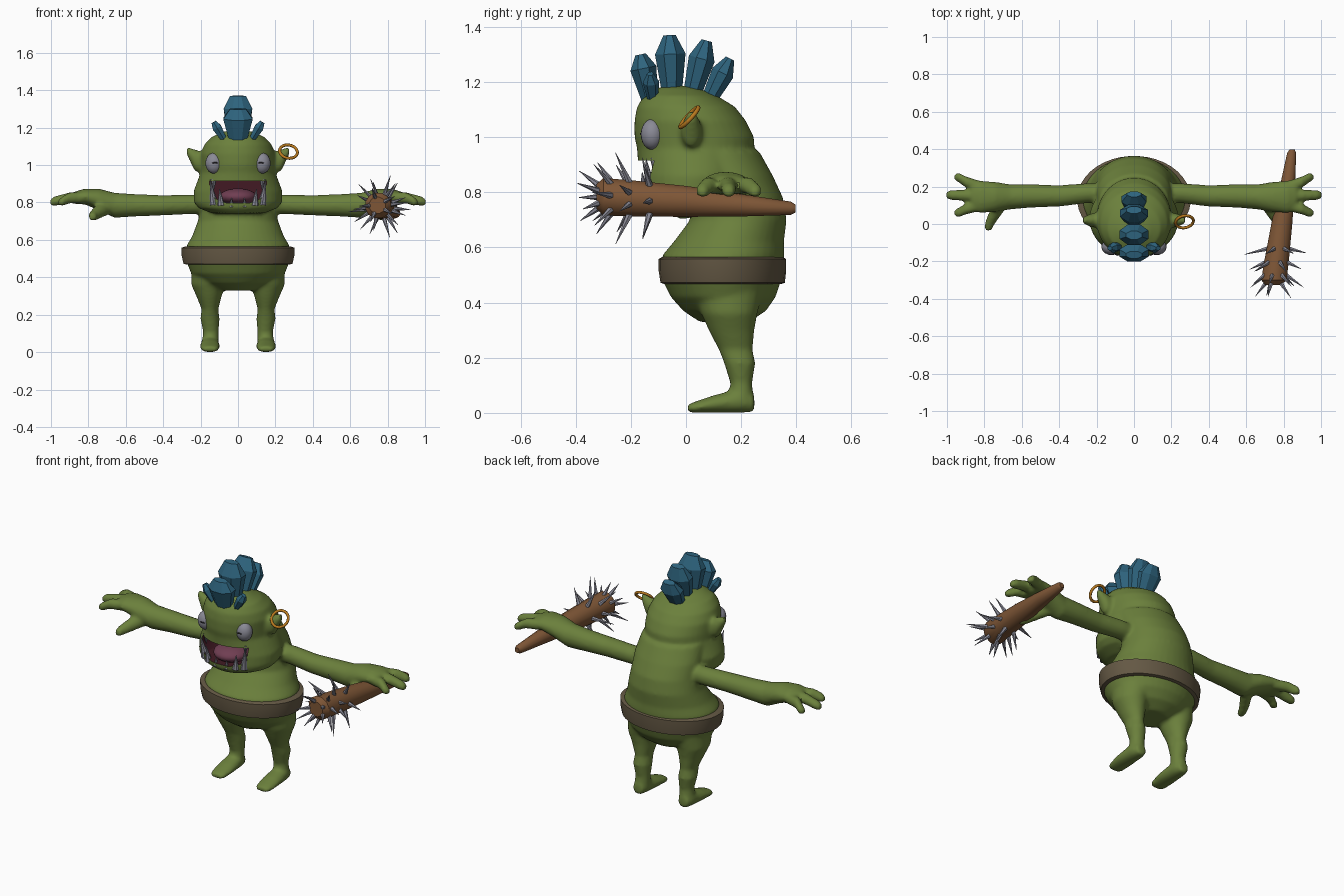
import bpy, bmesh, math, random
from mathutils import Vector, Matrix

random.seed(4)
cube = bpy.data.objects.get("Cube")
if cube:
    bpy.data.objects.remove(cube, do_unlink=True)


def material(name, *rgb):
    lin = [(c / 255 / 12.92) if c < 11 else ((c / 255 + 0.055) / 1.055) ** 2.4 for c in rgb]
    m = bpy.data.materials.new(name)
    m.use_nodes = True
    m.diffuse_color = (*lin, 1)
    bsdf = m.node_tree.nodes["Principled BSDF"]
    bsdf.inputs["Base Color"].default_value = (*lin, 1)
    bsdf.inputs["Roughness"].default_value = 0.8
    return m


skin = material("green skin", 107, 128, 60)
mouth_dark = material("mouth dark", 66, 26, 36)
tongue_mat = material("tongue", 112, 62, 82)
bone = material("grey bone", 138, 138, 150)
crystal_blue = material("crystal blue", 46, 100, 126)
leather = material("belt leather", 100, 88, 68)
wood = material("club wood", 126, 86, 54)
gold = material("earring gold", 186, 122, 30)
pupil_mat = material("pupil dark", 45, 42, 48)


def make(name, bm, mats, smooth=True, angle=40):
    bmesh.ops.recalc_face_normals(bm, faces=bm.faces[:])
    me = bpy.data.meshes.new(name)
    bm.to_mesh(me)
    bm.free()
    ob = bpy.data.objects.new(name, me)
    bpy.context.collection.objects.link(ob)
    for m in mats:
        me.materials.append(m)
    if smooth:
        shade(ob, angle)
    return ob


def activate(ob):
    bpy.ops.object.select_all(action="DESELECT")
    ob.select_set(True)
    bpy.context.view_layer.objects.active = ob


def shade(ob, angle):
    activate(ob)
    bpy.ops.object.shade_smooth_by_angle(angle=math.radians(angle))


def loft(bm, axis, sections, sides=24, s=1):
    """Stack ellipses (t, a, b, ra, rb) along an axis; s mirrors x."""
    rings = []
    for t, a, b, ra, rb in sections:
        ring = []
        for i in range(sides):
            w = math.tau * (i + 0.5) / sides
            p, q = a + ra * math.cos(w), b + rb * math.sin(w)
            co = {"X": (t, p, q), "Y": (p, t, q), "Z": (p, q, t)}[axis]
            ring.append(bm.verts.new((co[0] * s, co[1], co[2])))
        rings.append(ring)
    for lo, hi in zip(rings, rings[1:]):
        for i in range(sides):
            j = (i + 1) % sides
            bm.faces.new((lo[i], lo[j], hi[j], hi[i]))
    bm.faces.new(rings[0])
    bm.faces.new(rings[-1])


def ellipsoid(name, loc, size, mat):
    bm = bmesh.new()
    bmesh.ops.create_uvsphere(bm, u_segments=20, v_segments=12, radius=1)
    bm.transform(Matrix.Translation(loc) @ Matrix.Diagonal((*size, 1)))
    return make(name, bm, [mat], angle=60)


def add_cone(bm, base, direction, length, radius, sides=6):
    d = Vector(direction).normalized()
    rot = d.to_track_quat("Z", "Y").to_matrix().to_4x4()
    mat = Matrix.Translation(Vector(base) + d * length / 2) @ rot
    bmesh.ops.create_cone(bm, cap_ends=True, segments=sides, radius1=radius,
                          radius2=0.001, depth=length, matrix=mat)


# Body: torso, head, limbs and ears blended into one skin
bm = bmesh.new()
torso = [(.33, .14, .10, .09), (.37, .14, .19, .15), (.42, .135, .25, .19),
         (.48, .13, .275, .215), (.57, .135, .275, .222), (.62, .155, .245, .2),
         (.70, .19, .215, .175), (.78, .185, .2, .167), (.86, .155, .2, .16),
         (.95, .1, .19, .165)]
head = [(.742, -.02, .14, .12), (.77, 0, .21, .17), (.80, .02, .236, .195),
        (.86, .03, .238, .205), (.92, .03, .215, .205), (.96, .035, .2, .213),
        (1.0, .03, .2, .217), (1.06, .015, .2, .202), (1.11, 0, .18, .178),
        (1.15, -.02, .142, .133), (1.178, -.03, .08, .075), (1.186, -.03, .03, .03)]
for part in (torso, head):
    loft(bm, "Z", [(z, 0, cy, rx, ry) for z, cy, rx, ry in part], 40)

leg = [(.44, .14, .15, .11, .13), (.36, .16, .157, .09, .102), (.30, .155, .165, .068, .083),
       (.23, .15, .18, .045, .062), (.18, .15, .195, .051, .057), (.11, .145, .2, .042, .04),
       (.03, .15, .2, .046, .045)]
foot = [(.248, .15, .035, .03, .033), (.2, .15, .045, .048, .045), (.1, .15, .032, .053, .032),
        (.03, .15, .02, .05, .02), (.005, .15, .016, .035, .014)]
arm = [(.1, .165, .79, .05, .05), (.25, .165, .79, .053, .052), (.4, .15, .785, .057, .054),
       (.55, .15, .785, .062, .06), (.66, .145, .785, .067, .067), (.74, .145, .815, .08, .058),
       (.82, .145, .832, .087, .042), (.87, .15, .825, .082, .034)]
thumb = [(.12, .7, .775, .04, .04), (.05, .745, .75, .036, .035),
         (.0, .772, .73, .027, .028), (-.035, .78, .722, .018, .02)]
ear = [(.16, .02, 1.0, .045, .06), (.232, .02, 1.027, .036, .058), (.275, .02, 1.078, .016, .02)]
for s in (1, -1):
    loft(bm, "Z", leg, s=s)
    loft(bm, "Y", foot, s=s)
    loft(bm, "X", arm, s=s)
    loft(bm, "Y", thumb, s=s)
    loft(bm, "X", ear, s=s)
    for root, tip, reach in ((.2, .25, .96), (.15, .155, 1.005), (.1, .06, .96)):
        mid = (root + tip) / 2
        loft(bm, "X", [(.82, root, .825, .03, .03), (.9, mid, .825, .03, .03),
                       (reach - .02, tip, .806, .026, .026), (reach, tip, .8, .016, .016)], s=s)
body = make("body", bm, [skin, mouth_dark], smooth=False)

# Mouth cutter: grin outline pushed into the face
bm = bmesh.new()
half = [(.152, .915), (.15, .87), (.12, .82), (.06, .797)]
outline = half + [(-x, z) for x, z in reversed(half)]
face = bm.faces.new([bm.verts.new((x, -.3, z)) for x, z in outline])
out = bmesh.ops.extrude_face_region(bm, geom=[face])["geom"]
bmesh.ops.translate(bm, vec=(0, .3, 0), verts=[v for v in out if isinstance(v, bmesh.types.BMVert)])
for f in bm.faces:
    f.material_index = 1
cutter = make("mouth_cutter", bm, [skin, mouth_dark], smooth=False)
cutter.hide_render = True

remesh = body.modifiers.new("blend", "REMESH")
remesh.mode = "VOXEL"
remesh.voxel_size = 0.01
relax = body.modifiers.new("relax", "SMOOTH")
relax.factor = 0.5
relax.iterations = 6
cut = body.modifiers.new("mouth", "BOOLEAN")
cut.operation = "DIFFERENCE"
cut.solver = "EXACT"
cut.object = cutter
activate(body)
for name in ("blend", "relax", "mouth"):
    bpy.ops.object.modifier_apply(modifier=name)
bpy.data.objects.remove(cutter, do_unlink=True)
shade(body, 45)

# Tongue, tusks and small teeth
ellipsoid("tongue", (0, -.06, .83), (.1, .1, .045), tongue_mat)
bm = bmesh.new()
for s in (1, -1):
    add_cone(bm, (s * .128, -.125, .79), (s * .16, -.15, 1), .135, .024, 8)
    add_cone(bm, (s * .09, -.15, .785), (s * .1, -.1, 1), .09, .02, 8)
    add_cone(bm, (s * .035, -.158, .775), (0, 0, 1), .05, .014, 8)
    add_cone(bm, (s * .13, -.115, .925), (0, 0, -1), .06, .016, 8)
make("teeth", bm, [bone])

# Eyes with narrow pupils
for s, side in ((1, "left"), (-1, "right")):
    ellipsoid(side + "_eye", (s * .127, -.122, 1.01), (.047, .042, .056), bone)
    ellipsoid(side + "_pupil", (s * .122, -.163, 1.012), (.016, .004, .004), pupil_mat)

# Earring
bpy.ops.mesh.primitive_torus_add(location=(.27, .012, 1.072), major_radius=.048, minor_radius=.008,
                                 major_segments=24, minor_segments=8,
                                 rotation=(math.radians(47), math.radians(12), 0))
ring = bpy.context.object
ring.name = "earring"
ring.data.materials.append(gold)
shade(ring, 60)

# Crystal mohawk: faceted shards wide near the top
shards = [((0, -.13, 1.13), (0, -.165, 1.30), .085, .052), ((0, -.05, 1.14), (0, -.06, 1.37), .083, .06),
          ((0, .015, 1.13), (0, .075, 1.35), .08, .052), ((0, .07, 1.11), (0, .16, 1.285), .072, .045)]
for s in (1, -1):
    shards.append(((s * .07, -.12, 1.13), (s * .13, -.13, 1.23), .028, .03))
for n, (base, tip, rx, ry) in enumerate(shards):
    d = Vector(tip) - Vector(base)
    h = d.length
    bm = bmesh.new()
    loft(bm, "Z", [(0, 0, 0, rx * .6, ry * .6), (h * .7, 0, 0, rx, ry),
                   (h, 0, 0, rx * .55, ry * .4)], 8 if n < 4 else 6)
    turn = Vector((0, 0, 1)).rotation_difference(d).to_matrix().to_4x4()
    bm.transform(Matrix.Translation(base) @ turn)
    make("hair_crystal", bm, [crystal_blue], smooth=False)

# Belt
bm = bmesh.new()
loft(bm, "Z", [(.468, 0, .133, .275, .215), (.472, 0, .133, .292, .226), (.515, 0, .132, .302, .232),
               (.558, 0, .132, .304, .232), (.566, 0, .132, .28, .218)], 40)
make("belt", bm, [leather])

# Spiked club held under the left hand
bm = bmesh.new()
loft(bm, "Y", [(y, x, z, r, r) for y, x, z, r in (
    (-.325, .745, .785, .045), (-.30, .748, .784, .07), (-.2, .762, .778, .068),
    (0, .79, .767, .058), (.2, .82, .753, .042), (.38, .843, .742, .025),
    (.397, .845, .741, .015))], 12)
make("club", bm, [wood])

bm = bmesh.new()
for row, (y, count, lean) in enumerate(((-.13, 6, .25), (-.2, 7, .45), (-.265, 7, .7), (-.305, 5, 1.3))):
    cx, cz = .745 + (y + .32) * .14, .785 - (y + .32) * .063
    for i in range(count):
        w = math.tau * (i + row * .5) / count + random.uniform(-.15, .15)
        radial = Vector((math.cos(w), 0, math.sin(w)))
        base = Vector((cx, y, cz)) + radial * (.05 if row < 3 else .035)
        add_cone(bm, base, radial + Vector((0, -lean, 0)), random.uniform(.1, .145) - row * .005, .014)
make("club_spikes", bm, [bone])
